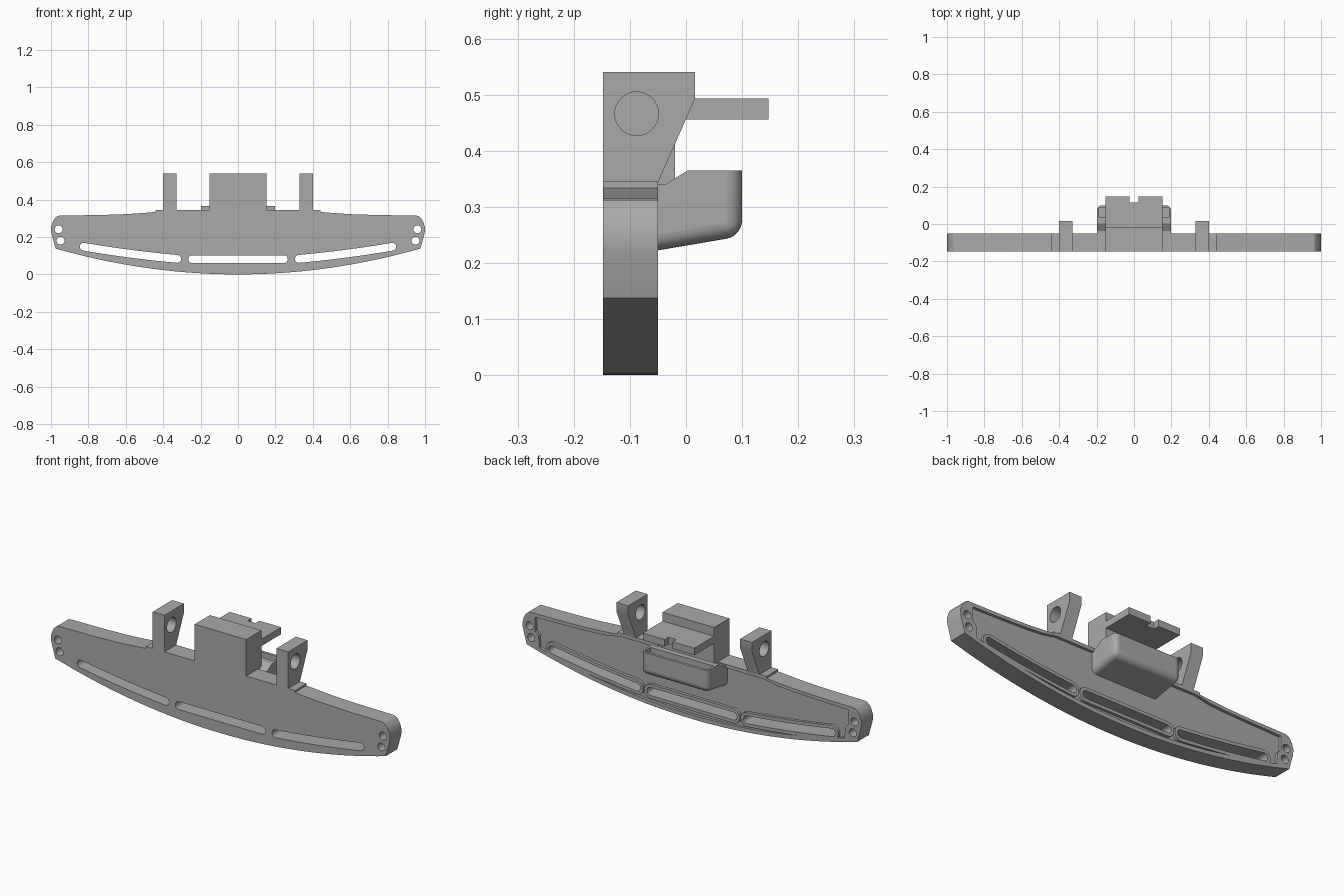
import bpy, bmesh
from math import sin, cos, pi, atan2, radians
from mathutils import Matrix

cube = bpy.data.objects.get("Cube")
if cube:
    bpy.data.objects.remove(cube)

grey = bpy.data.materials.new("plain grey")
grey.use_nodes = True
colour = (0.4, 0.4, 0.4, 1)
grey.diffuse_color = colour
grey.node_tree.nodes["Principled BSDF"].inputs["Base Color"].default_value = colour

XZ = Matrix(((1, 0, 0, 0), (0, 0, 1, 0), (0, 1, 0, 0), (0, 0, 0, 1)))
YZ = Matrix(((0, 0, 1, 0), (1, 0, 0, 0), (0, 1, 0, 0), (0, 0, 0, 1)))
XY = Matrix.Identity(4)
FRONT, FLOOR, BACK = -0.148, -0.065, -0.05


def finish(obj):
    bpy.ops.object.select_all(action='DESELECT')
    obj.select_set(True)
    bpy.context.view_layer.objects.active = obj
    bpy.ops.object.shade_smooth_by_angle(angle=radians(30))
    obj.select_set(False)


def prism(name, loops, low, high, plane):
    """Extrude an outline, with optional holes, between two depths."""
    data = bpy.data.curves.new(name + "_profile", 'CURVE')
    data.dimensions, data.fill_mode = '2D', 'BOTH'
    data.extrude = (high - low) / 2
    for loop in loops:
        spline = data.splines.new('POLY')
        spline.points.add(len(loop) - 1)
        spline.use_cyclic_u = True
        for point, (u, v) in zip(spline.points, loop):
            point.co = (u, v, 0, 1)
    temp = bpy.data.objects.new(name + "_profile", data)
    bpy.context.collection.objects.link(temp)
    bpy.context.view_layer.update()
    graph = bpy.context.evaluated_depsgraph_get()
    mesh = bpy.data.meshes.new_from_object(temp.evaluated_get(graph))
    bpy.data.objects.remove(temp)
    mesh.transform(plane @ Matrix.Translation((0, 0, (low + high) / 2)))
    bm = bmesh.new()
    bm.from_mesh(mesh)
    bmesh.ops.remove_doubles(bm, verts=bm.verts, dist=0.00001)
    bmesh.ops.recalc_face_normals(bm, faces=bm.faces)
    bm.to_mesh(mesh)
    bm.free()
    mesh.materials.clear()
    mesh.materials.append(grey)
    obj = bpy.data.objects.new(name, mesh)
    bpy.context.collection.objects.link(obj)
    finish(obj)
    return obj


def mirrored(half):
    return half + [(-u, v) for u, v in reversed(half)]


def flip(loop):
    return [(-u, v) for u, v in reversed(loop)]


def circle(u, v, r, n=32):
    return [(u + r * cos(2 * pi * i / n), v + r * sin(2 * pi * i / n)) for i in range(n)]


def rect(u0, u1, v0, v1):
    return [(u0, v0), (u1, v0), (u1, v1), (u0, v1)]


def slot(path, r, n=10):
    """Round-ended band of half width r along a path."""
    loop = []
    for line in (path, path[::-1]):
        for i, (u, v) in enumerate(line):
            a, b = line[max(i - 1, 0)], line[min(i + 1, len(line) - 1)]
            angle = atan2(b[1] - a[1], b[0] - a[0]) - pi / 2
            last = i == len(line) - 1
            for k in range(n if last else 1):
                t = angle + pi * k / n
                loop.append((u + r * cos(t), v + r * sin(t)))
    return loop


def belly(x):
    return 0.145 * x * x


# Main bar outline, with slots and end holes
bottom = [(0.975 * i / 20, belly(0.975 * i / 20)) for i in range(1, 21)]
side = [(0.998, 0.22), (1.0, 0.25), (0.993, 0.275), (0.982, 0.297), (0.965, 0.312), (0.95, 0.315)]
top = [(0.75, 0.317), (0.6, 0.322), (0.5, 0.329), (0.44, 0.334), (0.44, 0.345)]
outline = mirrored(bottom + side + top)

side_path = [(0.325 + 0.5 * t / 12, 0.083 + 0.045 * t / 12 + 0.02 * (t / 12) ** 2) for t in range(13)]
paths = {"left": side_path, "right": flip(side_path), "middle": [(-0.245, 0.081), (0.245, 0.081)]}
slots = {key: slot(path, 0.021) for key, path in paths.items()}
holes = [circle(s * u, v, 0.021) for s in (1, -1) for u, v in ((0.959, 0.241), (0.949, 0.18))]
prism("bar", [outline] + list(slots.values()) + holes, FRONT, FLOOR, XZ)

# Raised rims on the back, leaving a shallow pocket
pocket = mirrored([(0.9 * i / 20, belly(0.9 * i / 20) + 0.022) for i in range(1, 21)]
                  + [(0.905, 0.2), (0.925, 0.22), (0.925, 0.295), (0.75, 0.299),
                     (0.6, 0.304), (0.5, 0.311), (0.42, 0.326)])
prism("back_rim", [outline, pocket] + holes, FLOOR, BACK, XZ)
for key, path in paths.items():
    prism(key + "_slot_rim", [slot(path, 0.038), slots[key]], FLOOR, BACK, XZ)

# Hinge lugs with cross holes
lug = [(FRONT, 0.335), (BACK, 0.335), (BACK, 0.343), (0.016, 0.493), (0.016, 0.54), (FRONT, 0.54)]
for label, x in (("left", 0.33), ("right", -0.4)):
    prism(label + "_lug", [lug, circle(-0.088, 0.466, 0.039)], x, x + 0.07, YZ)

# Central block and the notched shelf behind it
prism("centre_block", [rect(FRONT, -0.02, 0.335, 0.54)], -0.152, 0.152, YZ)
shelf = mirrored([(0.152, -0.03), (0.152, 0.147), (0.023, 0.147), (0.023, 0.115)])
prism("shelf", [shelf], 0.456, 0.493, XY)

# Tray on the back: rounded body with an open cavity
tray_profile = [(FLOOR, 0.22), (0.1, 0.248), (0.1, 0.365), (0.003, 0.365), (-0.037, 0.34), (FLOOR, 0.34)]
tray = prism("tray", [tray_profile], -0.198, 0.198, YZ)
bm = bmesh.new()
bm.from_mesh(tray.data)
bmesh.ops.dissolve_limit(bm, angle_limit=0.01, verts=bm.verts, edges=bm.edges)


def is_rounded(edge):
    a, b = (v.co for v in edge.verts)
    rear = a.y > 0.09 and b.y > 0.09 and min(a.z, b.z) < 0.3
    under = a.z < 0.3 and b.z < 0.3 and abs(a.x - b.x) < 0.01
    return rear or under


bmesh.ops.bevel(bm, geom=[e for e in bm.edges if is_rounded(e)], offset=0.028,
                segments=6, profile=0.5, affect='EDGES')
bm.to_mesh(tray.data)
bm.free()
cutter = prism("tray_cutter", [rect(-0.186, 0.186, 0.035, 0.086)], 0.275, 0.4, XY)
cutter.hide_render = True
cut = tray.modifiers.new("cavity", 'BOOLEAN')
cut.operation, cut.solver, cut.object = 'DIFFERENCE', 'EXACT', cutter
bpy.context.view_layer.objects.active = tray
bpy.ops.object.modifier_apply(modifier=cut.name)
bpy.data.objects.remove(cutter)
finish(tray)
